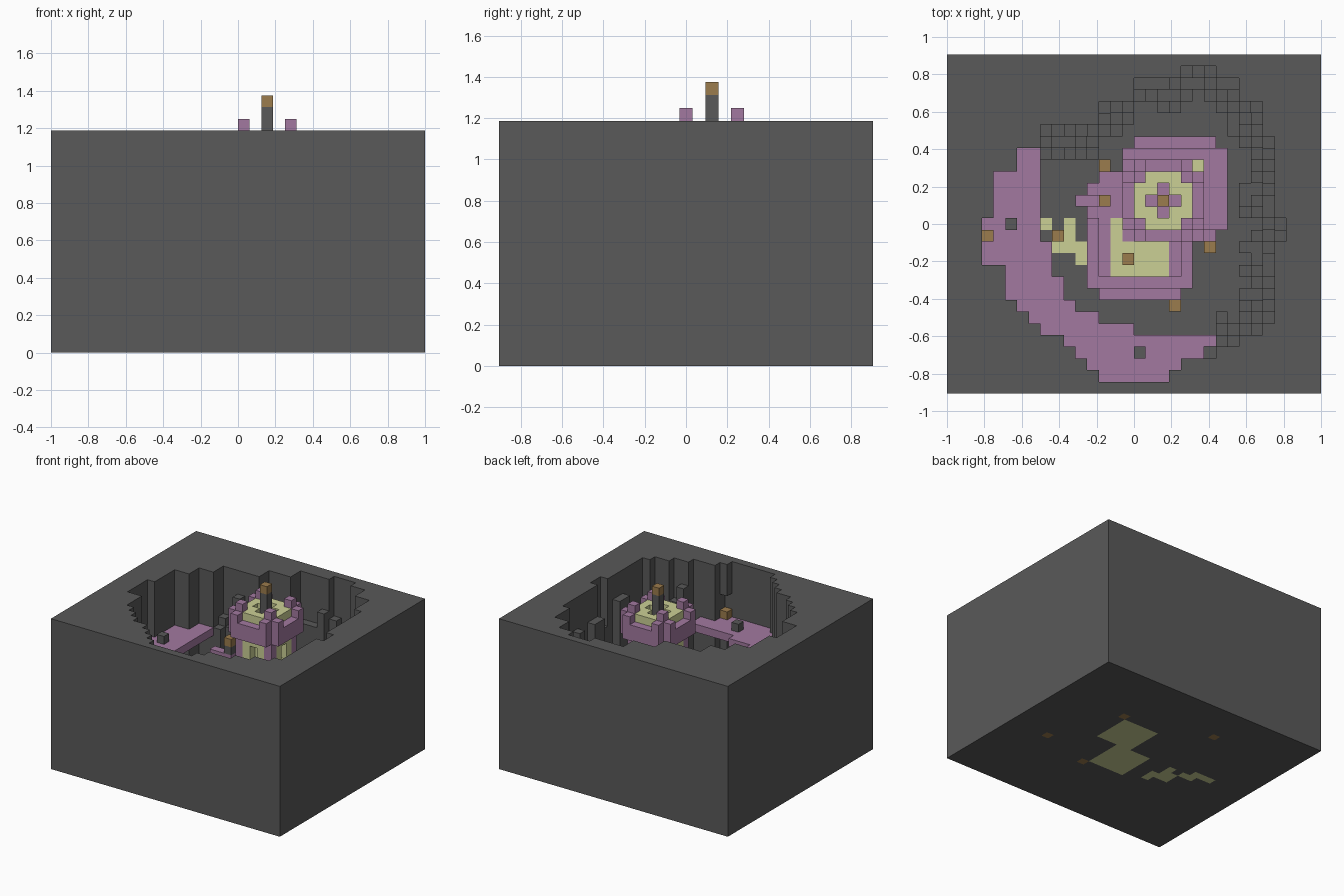
import bpy, bmesh, random

if "Cube" in bpy.data.objects:
    bpy.data.objects.remove(bpy.data.objects["Cube"])

random.seed(4)
V = 1 / 16                      # block size
NX, NY, TOP = 32, 29, 19        # columns, rows (row 0 at the back), rock height

COLOURS = {
    "dark_stone": (0.1, 0.1, 0.1, 1),
    "purple_brick": (0.36, 0.19, 0.35, 1),
    "pale_stone": (0.60, 0.63, 0.30, 1),
    "amber_lamp": (0.33, 0.20, 0.075, 1),
}
MATS = {}
for name, rgba in COLOURS.items():
    MATS[name] = bpy.data.materials.new(name)
    MATS[name].diffuse_color = rgba
NAMES = list(COLOURS)
DARK, PURPLE, PALE, AMBER = NAMES

grid = {}                       # (col, row, level) -> (part, colour)


def fill(part, colour, cols, rows, levels):
    """Fill a box of blocks; ranges are half open."""
    for c in range(*cols):
        for r in range(*rows):
            for k in range(*levels):
                grid[c, r, k] = (part, colour)


def clear(c, r, levels):
    for k in range(*levels):
        grid.pop((c, r, k), None)


# Rock block with a round cavern: open columns of each row
fill("rock", DARK, (0, NX), (0, NY), (0, TOP))
pit_rows = [(20, 23), (16, 25), (16, 25), (13, 27), (13, 27), (8, 27), (8, 28),
            (6, 28), (6, 28), (4, 28), (4, 28), (4, 28), (4, 28), (3, 29),
            (3, 29), (3, 28), (3, 28), (5, 28), (5, 28), (5, 28), (6, 28),
            (7, 28), (8, 27), (10, 25), (11, 23), (12, 20), (13, 19)]
pit = {(c, r) for r, (a, b) in enumerate(pit_rows, 1) for c in range(a, b)}


def rim_distance(c, r):
    d = 1
    while d < 4 and all((c + x, r + y) in pit for x, y in
                        ((d, 0), (-d, 0), (0, d), (0, -d))):
        d += 1
    return d


# Ledge footprint: left and right column of each row
ledge_rows = [(6, 8), (6, 8)] + [(4, 8)] * 4 + [(3, 8)] * 2 + [(3, 9)] * 2 + [
    (5, 9), (5, 10), (5, 10), (6, 11), (7, 13), (8, 16), (10, 23), (11, 22),
    (12, 20), (13, 20)]
ledge = {(c, r) for r, (a, b) in enumerate(ledge_rows, 8) for c in range(a, b)}

for c, r in pit:
    d = rim_distance(c, r)
    floor = 1
    if (c, r) not in ledge and (c > 22 or r < 12):
        # Broken steps of rock climb the back and right walls
        floor = {1: random.randint(9, 16), 2: random.randint(3, 9),
                 3: random.randint(1, 4)}.get(d, 1)
    clear(c, r, (floor, TOP))

# Purple ledge hanging above the cavern floor
for c, r in ledge:
    grid[c, r, 11] = ("ledge", PURPLE)
for c, r in ((5, 14), (16, 25)):
    grid[c, r, 12] = ("ledge_post", DARK)
clear(19, 27, (12, 15))

# Pale path across the floor
for c, r in ((8, 14), (10, 14), (10, 15), (9, 15), (9, 16), (10, 16), (11, 16),
             (11, 17), (7, 14), (6, 13), (5, 13), (7, 13)):
    clear(c, r, (1, 5))
    grid[c, r, 0] = ("path", PALE)

# Lower keep and the round terrace behind it
fill("keep", PURPLE, (12, 21), (11, 20), (1, 10))
fill("keep", PURPLE, (13, 20), (20, 21), (1, 9))
fill("keep", PURPLE, (13, 16), (10, 11), (1, 10))
fill("terrace", PURPLE, (16, 23), (7, 8), (1, 8))
fill("terrace", PURPLE, (15, 24), (8, 15), (1, 9))
fill("terrace", PURPLE, (15, 23), (15, 16), (1, 8))
fill("terrace", PURPLE, (15, 22), (9, 16), (1, 10))
fill("keep_bridge", PURPLE, (11, 14), (12, 13), (10, 12))
for c in range(12, 21):                    # parapet of the keep
    for r in range(11, 20):
        if c in (12, 20) and r > 13 or r == 19:
            grid[c, r, 10] = ("keep", PURPLE)
fill("terrace_cap", PALE, (21, 22), (9, 10), (9, 11))

# Keep roof, floors of keep and tower
fill("keep_roof", PALE, (14, 19), (16, 19), (9, 10))
fill("keep_roof", PALE, (14, 15), (14, 16), (9, 10))
fill("keep_floor", PALE, (14, 19), (14, 19), (0, 1))
fill("tower_floor", PALE, (17, 22), (9, 14), (0, 1))

# Tower: pale walls, purple corner posts, central mast (col 18, row 12)
TC, TR = 18, 12
fill("tower_wall", PALE, (16, 21), (10, 15), (1, 19))
for x in (-2, 2):
    for y in (-2, 2):
        fill("tower_post", PURPLE, (TC + x, TC + x + 1),
             (TR + y, TR + y + 1), (1, 20))
for x, y in ((1, 0), (-1, 0), (0, 1), (0, -1)):
    clear(TC + 2 * x, TR + 2 * y, (13, 15))            # window slit
    clear(TC + x, TR + y, (18, 19))                    # sunken roof cross
    grid[TC + x, TR + y, 17] = ("tower_roof_cross", PURPLE)
    # Overhanging parapet with raised battlements beside the posts
    for t in range(-2, 3):
        cell = (TC + 3 * x + t * y, TR + 3 * y + t * x)
        for k in range(16, 19 if abs(t) == 2 else 18):
            grid[cell + (k,)] = ("tower_parapet", PURPLE)
fill("mast", DARK, (TC, TC + 1), (TR, TR + 1), (18, 21))

# Lamps: column, row, level of the lamp, level of its dark pole foot
for c, r, k, foot in ((TC, TR, 21, 21), (3, 15, 12, 12), (19, 27, 12, 12),
                      (13, 12, 13, 12), (9, 15, 3, 1), (13, 9, 3, 1),
                      (22, 16, 3, 1), (19, 21, 3, 1), (15, 17, 11, 10)):
    if foot < k:
        fill("lamp_pole", DARK, (c, c + 1), (r, r + 1), (foot, k))
    grid[c, r, k] = ("lamp", AMBER)

# Lamps set into the cavern floor
for c, r in ((19, 19), (22, 8), (26, 17), (11, 5)):
    grid[c, r, 0] = ("floor_lamp", AMBER)

# Turn the blocks into one mesh per part, keeping only exposed faces
SIDES = {
    (1, 0, 0): ((1, 0, 0), (1, 1, 0), (1, 1, 1), (1, 0, 1)),
    (-1, 0, 0): ((0, 1, 0), (0, 0, 0), (0, 0, 1), (0, 1, 1)),
    (0, -1, 0): ((1, 1, 0), (0, 1, 0), (0, 1, 1), (1, 1, 1)),
    (0, 1, 0): ((0, 0, 0), (1, 0, 0), (1, 0, 1), (0, 0, 1)),
    (0, 0, 1): ((0, 0, 1), (1, 0, 1), (1, 1, 1), (0, 1, 1)),
    (0, 0, -1): ((0, 1, 0), (1, 1, 0), (1, 0, 0), (0, 0, 0)),
}
parts = {}
for cell, (part, colour) in grid.items():
    parts.setdefault((part, colour), []).append(cell)

for (part, colour), cells in parts.items():
    bm = bmesh.new()
    for c, r, k in cells:
        for (dc, dr, dk), quad in SIDES.items():
            if (c + dc, r + dr, k + dk) in grid:
                continue
            bm.faces.new([bm.verts.new(((c + x - NX / 2) * V,
                                        (NY / 2 - 1 - r + y) * V,
                                        (k + z) * V)) for x, y, z in quad])
    bmesh.ops.remove_doubles(bm, verts=bm.verts, dist=0.001)
    mesh = bpy.data.meshes.new(part)
    bm.to_mesh(mesh)
    bm.free()
    mesh.materials.append(MATS[colour])
    bpy.context.collection.objects.link(bpy.data.objects.new(part, mesh))

for m in bpy.data.materials:
    if m.users and not m.is_grease_pencil:
        m.use_nodes = True
        m.node_tree.nodes["Principled BSDF"].inputs["Base Color"].default_value = m.diffuse_color
